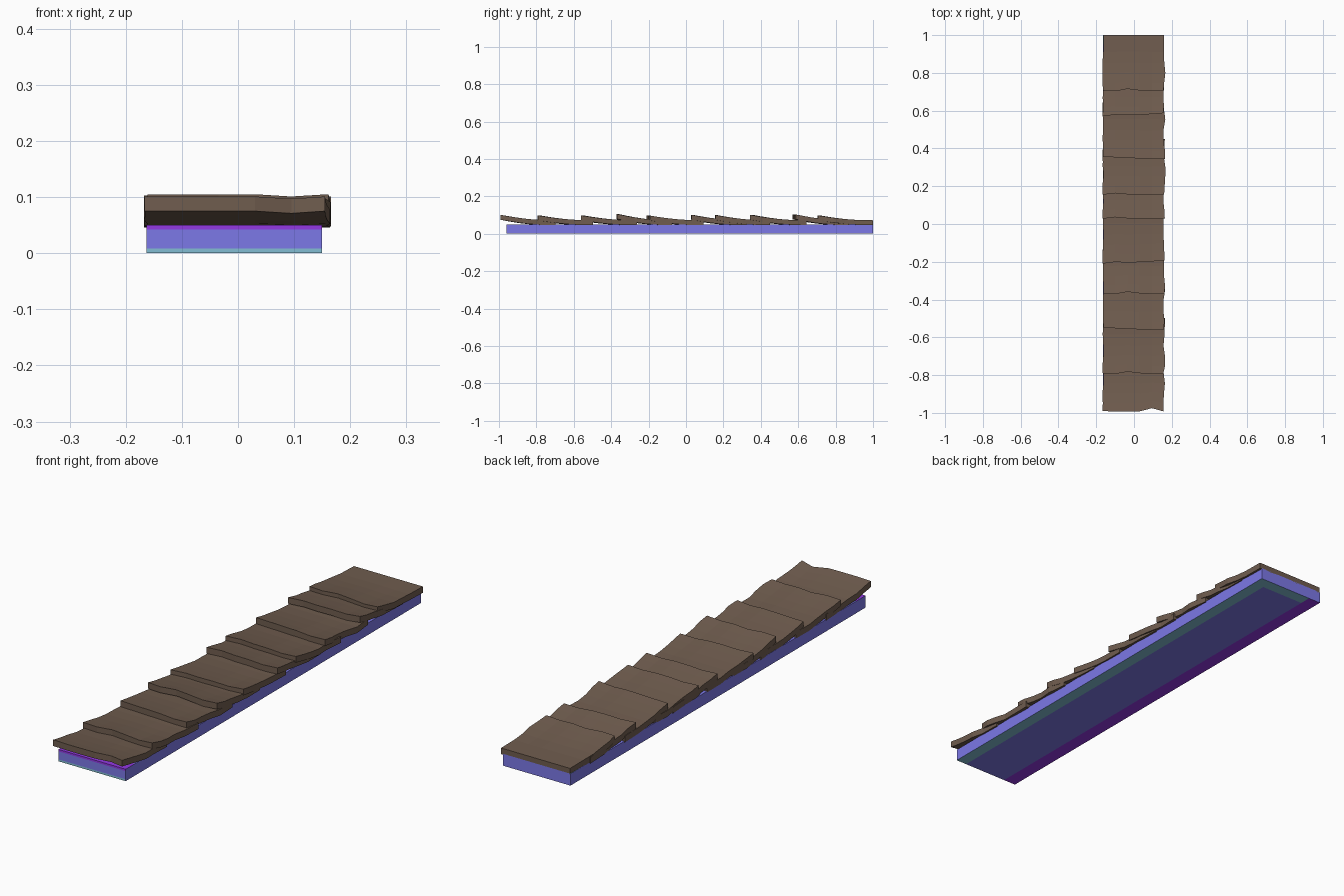
import bpy, bmesh, random
from mathutils import Vector

if "Cube" in bpy.data.objects:
    bpy.data.objects.remove(bpy.data.objects["Cube"])

random.seed(4)


def material(name, rgb):
    def lin(c):
        c /= 255
        return c / 12.92 if c <= 0.04045 else ((c + 0.055) / 1.055) ** 2.4
    m = bpy.data.materials.new(name)
    m.diffuse_color = (*[lin(c) for c in rgb], 1)
    m.use_nodes = True
    m.node_tree.nodes["Principled BSDF"].inputs["Base Color"].default_value = m.diffuse_color
    return m


wood = material("brown wood", (112, 93, 79))
blue = material("periwinkle blue", (125, 121, 232))
purple = material("bright purple", (147, 56, 228))
teal = material("pale teal", (130, 190, 212))


def finish(bm, name, mats):
    bmesh.ops.recalc_face_normals(bm, faces=bm.faces)
    me = bpy.data.meshes.new(name)
    bm.to_mesh(me)
    bm.free()
    for m in mats:
        me.materials.append(m)
    ob = bpy.data.objects.new(name, me)
    bpy.context.collection.objects.link(ob)
    return ob


# Backing beam: a box sliced so its edge bands can be coloured
bm = bmesh.new()
bmesh.ops.create_cube(bm, size=1)
for v in bm.verts:
    v.co = Vector((v.co.x * 0.313 - 0.0065, v.co.y * 1.96 + 0.02, v.co.z * 0.05 + 0.025))
cuts = [((-0.105, 0, 0), (1, 0, 0)), ((0.1, 0, 0), (1, 0, 0)),
        ((0, -0.9, 0), (0, 1, 0)), ((0, 0.95, 0), (0, 1, 0)),
        ((0, 0, 0.008), (0, 0, 1)), ((0, 0, 0.042), (0, 0, 1))]
for co, no in cuts:
    bmesh.ops.bisect_plane(bm, geom=bm.verts[:] + bm.edges[:] + bm.faces[:],
                           plane_co=co, plane_no=no)
bmesh.ops.recalc_face_normals(bm, faces=bm.faces)
for f in bm.faces:
    c, n = f.calc_center_median(), f.normal
    if n.z < -0.5:                       # underside bands
        f.material_index = 1 if c.x < -0.105 else 2 if c.x > 0.1 or c.y > 0.95 else 0
    elif n.z > 0.5:                      # top bands
        f.material_index = 1 if c.y < -0.9 else 2 if c.y > 0.95 else 0
    elif n.y < -0.5:                     # front end bands
        f.material_index = 1 if c.z > 0.042 else 2 if c.z < 0.008 else 0
finish(bm, "backing_beam", [blue, purple, teal])

# Overlapping curved shingles with ragged front edges
XS = [-0.162, -0.10, -0.035, 0.03, 0.095, 0.157]
EDGES = {
    "bump": [0, -0.003, -0.003, -0.002, 0.015, -0.002],
    "wavy": [0, -0.004, 0.008, 0, -0.003, -0.002],
    "fall": [0.006, 0.003, 0, -0.003, -0.005, -0.007],
    "rise": [-0.010, -0.001, -0.004, -0.002, 0.002, 0.007],
    "step": [-0.002, 0.006, 0, -0.001, -0.001, 0],
}
PROFILE = [(0, 1), (0.15, 0.73), (0.32, 0.46), (0.5, 0.23), (0.7, 0.07), (1, 0)]


def shingle(i, y, tip, kind):
    bm = bmesh.new()
    length = 0.293
    top, bottom = [], []
    for t, h in PROFILE:
        left, right = random.uniform(-0.006, 0.001), random.uniform(-0.003, 0.009)
        rt, rb = [], []
        for k, x in enumerate(XS):
            px = x + (left if k == 0 else right if k == len(XS) - 1 else 0)
            py = y + t * length + EDGES[kind][k] * (1 - t) ** 2
            pz = 0.072 + (tip - 0.072) * h
            pz -= 0.004 * (1 - t) * (1 if k == 4 else 0)
            rt.append(bm.verts.new((px, py, pz)))
            rb.append(bm.verts.new((px, py, pz - 0.026)))
        top.append(rt)
        bottom.append(rb)
    n, m = len(PROFILE), len(XS)
    for r in range(n - 1):
        for k in range(m - 1):
            for g in (top, bottom):
                bm.faces.new((g[r][k], g[r][k + 1], g[r + 1][k + 1], g[r + 1][k]))
        for k in (0, m - 1):
            bm.faces.new((top[r][k], top[r + 1][k], bottom[r + 1][k], bottom[r][k]))
    for r in (0, n - 1):
        for k in range(m - 1):
            bm.faces.new((top[r][k], top[r][k + 1], bottom[r][k + 1], bottom[r][k]))
    finish(bm, f"shingle_{i:02d}", [wood])


rows = [(-0.99, 0.101, "bump"), (-0.79, 0.098, "wavy"), (-0.555, 0.098, "fall"),
        (-0.367, 0.105, "wavy"), (-0.20, 0.097, "rise"), (0.03, 0.101, "step"),
        (0.157, 0.100, "step"), (0.35, 0.101, "fall"), (0.58, 0.103, "rise"),
        (0.707, 0.098, "wavy")]
for i, row in enumerate(rows):
    shingle(i + 1, *row)
